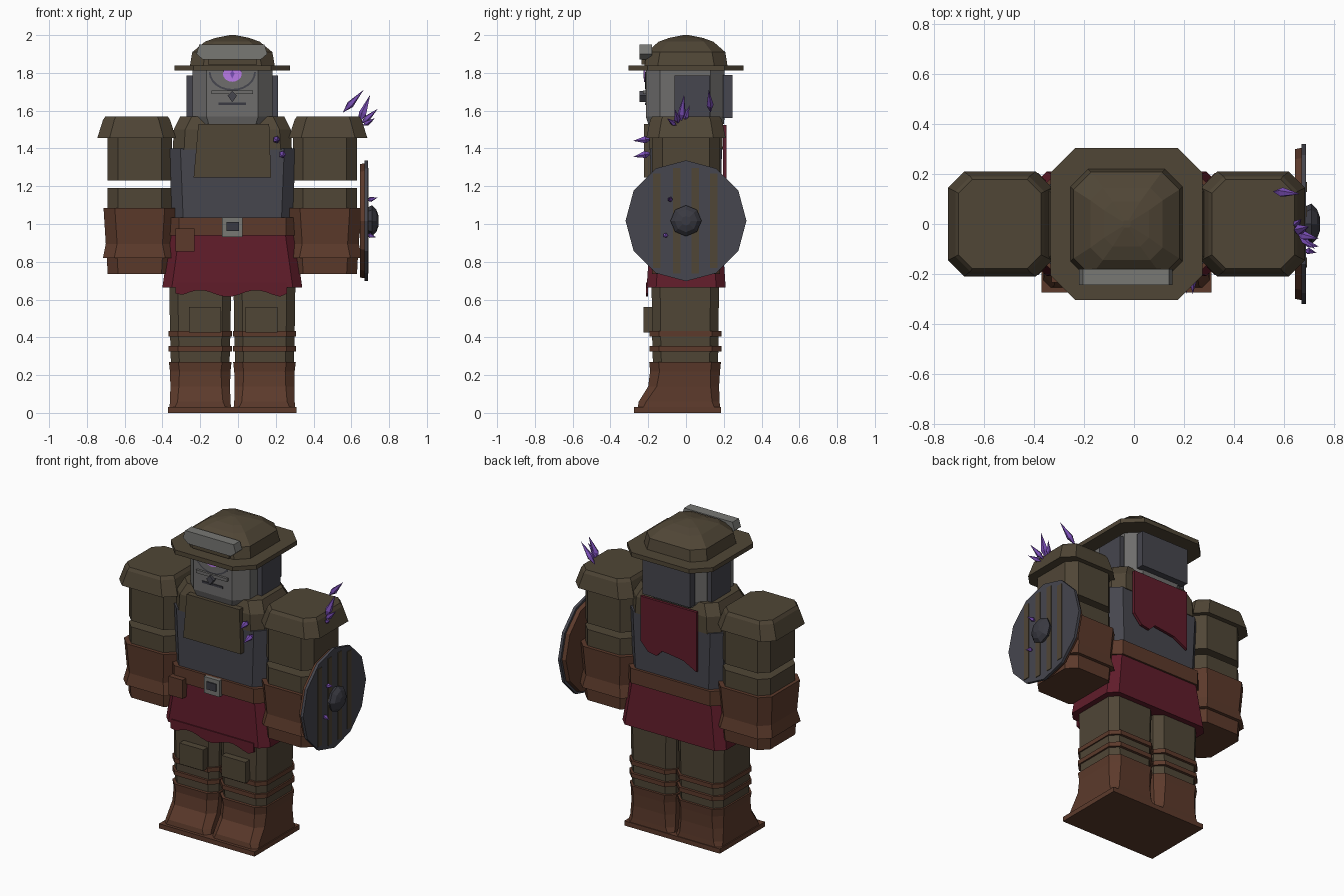
import bpy, bmesh, math
from mathutils import Vector

if "Cube" in bpy.data.objects:
    bpy.data.objects.remove(bpy.data.objects["Cube"])

CX = -0.03  # body centre line


def material(name, r, g, b):
    m = bpy.data.materials.new(name)
    lin = [((c / 255 + 0.055) / 1.055) ** 2.4 for c in (r, g, b)]
    m.diffuse_color = (*lin, 1)
    m.use_nodes = True
    m.node_tree.nodes["Principled BSDF"].inputs["Base Color"].default_value = m.diffuse_color
    return m


OLIVE = material("olive_cloth", 80, 70, 54)
LEATHER = material("brown_leather", 92, 58, 43)
CRIMSON = material("crimson_cloth", 96, 28, 42)
SLATE = material("slate_metal", 70, 70, 78)
STONE = material("stone_grey", 110, 109, 108)
STEEL = material("pale_steel", 120, 120, 116)
DARK = material("dark_metal", 58, 58, 66)
CRYSTAL = material("purple_crystal", 124, 80, 184)
GLOW = material("eye_violet", 186, 124, 232)


def finish(name, bm, mat):
    bmesh.ops.recalc_face_normals(bm, faces=bm.faces)
    me = bpy.data.meshes.new(name)
    bm.to_mesh(me)
    bm.free()
    me.materials.append(mat)
    ob = bpy.data.objects.new(name, me)
    bpy.context.collection.objects.link(ob)
    return ob


def loft(name, mat, cx, levels):
    """Stack of chamfered rectangles: (z, half_x, y_front, y_back, chamfer)."""
    bm = bmesh.new()
    rings = []
    for z, h, y0, y1, c in levels:
        pts = [(-h + c, y0), (h - c, y0), (h, y0 + c), (h, y1 - c),
               (h - c, y1), (-h + c, y1), (-h, y1 - c), (-h, y0 + c)]
        rings.append([bm.verts.new((cx + x, y, z)) for x, y in pts])
    for a, b in zip(rings, rings[1:]):
        for i in range(8):
            j = (i + 1) % 8
            bm.faces.new((a[i], a[j], b[j], b[i]))
    bm.faces.new(rings[0])
    bm.faces.new(rings[-1])
    return finish(name, bm, mat)


def box(name, mat, x0, x1, y0, y1, z0, z1):
    bm = bmesh.new()
    bmesh.ops.create_cube(bm, size=1)
    for v in bm.verts:
        v.co = ((x0 + x1) / 2 + v.co.x * (x1 - x0), (y0 + y1) / 2 + v.co.y * (y1 - y0),
                (z0 + z1) / 2 + v.co.z * (z1 - z0))
    return finish(name, bm, mat)


def plate(name, mat, pts, y0, y1):
    """Outline in x, z pushed from y0 to y1."""
    bm = bmesh.new()
    f = bm.faces.new([bm.verts.new((x, y0, z)) for x, z in pts])
    new = bmesh.ops.extrude_face_region(bm, geom=[f])["geom"]
    bmesh.ops.translate(bm, vec=(0, y1 - y0, 0),
                        verts=[v for v in new if isinstance(v, bmesh.types.BMVert)])
    return finish(name, bm, mat)


def turned_x(name, mat, cz, n, profile):
    """n-sided turned shape around an x axis: (x, radius)."""
    bm = bmesh.new()
    rings = [[bm.verts.new((x, r * math.sin(2 * math.pi * i / n),
                            cz + r * math.cos(2 * math.pi * i / n))) for i in range(n)]
             for x, r in profile]
    for a, b in zip(rings, rings[1:]):
        for i in range(n):
            j = (i + 1) % n
            bm.faces.new((a[i], a[j], b[j], b[i]))
    bm.faces.new(rings[0])
    bm.faces.new(rings[-1])
    return finish(name, bm, mat)


def crystal(name, base, tip, r):
    base, tip = Vector(base), Vector(tip)
    axis = tip - base
    q = axis.to_track_quat('Z', 'Y')
    bm = bmesh.new()
    lo, hi = bm.verts.new(base), bm.verts.new(tip)
    ring = [bm.verts.new(base + axis * 0.35 + q @ Vector(
        (r * math.cos(a * math.tau / 5), r * math.sin(a * math.tau / 5), 0))) for a in range(5)]
    for i in range(5):
        bm.faces.new((ring[i], ring[(i + 1) % 5], hi))
        bm.faces.new((ring[(i + 1) % 5], ring[i], lo))
    return finish(name, bm, CRYSTAL)


# Legs, boots and arms, once per side
for s, side in ((-1, "right"), (1, "left")):
    x = CX + s * 0.17
    loft(side + "_boot", LEATHER, x, [(0.03, .163, -.255, .18, .03), (0.06, .16, -.25, .178, .04),
         (0.14, .158, -.2, .175, .045), (0.22, .16, -.19, .18, .05), (0.27, .166, -.195, .185, .05)])
    loft(side + "_leg", OLIVE, x, [(0.25, .155, -.175, .17, .045), (0.43, .16, -.18, .172, .045),
         (0.7, .164, -.182, .175, .045)])
    for z in (0.325, 0.405):
        loft(side + "_leg_strap", LEATHER, x, [(z, .167, -.193, .188, .05),
                                               (z + .028, .167, -.193, .188, .05)])
    box(side + "_knee_pad", OLIVE, x - .02 * s - .085 + .005, x - .02 * s + .085 + .005,
        -.225, -.17, .425, .56)
    a = CX + s * 0.49
    loft(side + "_upper_arm", OLIVE, a, [(1.23, .17, -.18, .18, .055), (1.5, .17, -.18, .18, .055)])
    loft(side + "_pauldron", OLIVE, CX + s * 0.507, [(1.455, .208, -.21, .21, .065),
         (1.55, .178, -.19, .19, .06), (1.57, .165, -.178, .178, .055)])
    loft(side + "_forearm", OLIVE, a, [(1.0, .17, -.18, .18, .055), (1.19, .17, -.18, .18, .055)])
    loft(side + "_gauntlet", LEATHER, a, [(0.82, .195, -.205, .205, .06), (0.895, .18, -.19, .19, .06),
         (1.085, .192, -.202, .202, .06)])
    loft(side + "_hand", LEATHER, a, [(0.735, .17, -.18, .18, .055), (0.83, .175, -.185, .185, .055)])
box("sole", LEATHER, -.37, .31, -.275, .185, 0, .03)

# Skirt with a wavy front hem
loft("skirt", CRIMSON, CX, [(.665, .37, -.208, .21, .05), (.95, .33, -.19, .19, .05)])
hem = [(-.33 + .59 * i / 16, .632 - .018 * math.cos(i * math.pi / 4 + .4) * (1 if i % 16 else 0))
       for i in range(17)]
plate("skirt_front_hem", CRIMSON, hem + [(.26, .69), (-.33, .69)], -.213, -.2)

# Torso
loft("belt", LEATHER, CX, [(.94, .338, -.202, .202, .055), (1.035, .338, -.202, .202, .055)])
loft("torso", SLATE, CX, [(1.02, .32, -.185, .185, .06), (1.4, .335, -.19, .19, .06)])
loft("yoke", OLIVE, CX, [(1.395, .315, -.195, .195, .06), (1.5, .31, -.192, .192, .06),
                         (1.57, .275, -.165, .165, .06)])
plate("chest_plate", OLIVE, [(-.235, 1.245), (.175, 1.245), (.165, 1.53), (-.21, 1.53)], -.222, -.185)
box("buckle", STEEL, -.085, .025, -.225, -.195, .93, 1.035)
box("buckle_centre", DARK, -.062, .005, -.233, -.22, .962, 1.01)
box("belt_pouch", LEATHER, -.33, -.23, -.235, -.18, .855, .975)
plate("back_banner", CRIMSON, [(.175, 1.525), (.175, 1.24), (.12, 1.18), (.06, 1.17), (.02, 1.21),
      (-.06, 1.2), (-.13, 1.19), (-.225, 1.14), (-.225, 1.525)], .197, .215)

# Head with side and back guards
loft("head", STONE, CX, [(1.53, .205, -.2, .2, .08), (1.57, .212, -.213, .205, .075),
                         (1.83, .212, -.213, .205, .075)])
for s, side in ((-1, "right"), (1, "left")):
    xa, xb = sorted((CX + s * .2, CX + s * .243))
    box(side + "_cheek_guard", SLATE, xa, xb, -.062, .128, 1.565, 1.785)
box("neck_guard", SLATE, CX - .17, CX + .17, .195, .245, 1.56, 1.79)

# Face
arc = [(CX + .125 * math.cos(a), 1.805 + .1 * math.sin(a))
       for a in (math.pi + i * math.pi / 12 for i in range(13))]
plate("eye_socket", SLATE, arc, -.2155, -.21)
arc_in = [(CX + (x - CX) * .92, 1.805 + (z - 1.805) * .9) for x, z in arc]
plate("eye_socket_inner", STONE, arc_in, -.218, -.21)
disc = [(CX + .05 * math.cos(i * math.pi / 8), 1.795 + .042 * math.sin(i * math.pi / 8))
        for i in range(16)]
plate("eye", GLOW, disc, -.222, -.214)
plate("pupil", CRYSTAL, [(CX - .012, 1.795), (CX, 1.77), (CX + .012, 1.795), (CX, 1.815)], -.225, -.22)
box("nose_bridge", STONE, CX - .11, CX + .11, -.228, -.21, 1.688, 1.708)
plate("nose", SLATE, [(CX - .025, 1.68), (CX, 1.645), (CX + .025, 1.68), (CX, 1.705)], -.245, -.21)
box("mouth", DARK, CX - .073, CX + .073, -.218, -.21, 1.63, 1.643)

# Hat
loft("hat_brim", OLIVE, CX, [(1.812, .305, -.305, .305, .1), (1.84, .305, -.305, .305, .1)])
loft("hat_crown", OLIVE, CX, [(1.835, .225, -.22, .22, .07), (1.91, .212, -.208, .208, .07),
     (1.965, .145, -.145, .145, .05), (1.985, .09, -.09, .09, .035), (2.0, .015, -.015, .015, .006)])
bar = plate("hat_front_plate", STEEL, [(-.185, 1.87), (.12, 1.87), (.155, 1.9), (.14, 1.95),
            (-.205, 1.95), (-.22, 1.9)], -.245, -.18)
box("hat_front_clip", OLIVE, CX - .13, CX + .13, -.235, -.19, 1.845, 1.88)

# Shield on the left arm
turned_x("shield_back", LEATHER, 1.017, 12, [(.645, .3), (.673, .305)])
turned_x("shield_face", SLATE, 1.017, 12, [(.67, .32), (.688, .32)])
for y, h in ((-.155, .25), (-.05, .28), (.05, .28), (.148, .25)):
    box("shield_strip", OLIVE, .68, .692, y - .02, y + .02, 1.017 - h, 1.017 + h)
turned_x("shield_boss", DARK, 1.017, 8, [(.685, .07), (.71, .082), (.732, .06), (.745, .025)])
box("shield_grip", LEATHER, .6, .65, -.1, .1, .95, 1.06)

# Crystals on the shoulder, chest and shield
for i, (b, t, r) in enumerate([
        ((.555, .13, 1.59), (.665, .12, 1.71), .02),
        ((.64, -.03, 1.53), (.7, -.01, 1.685), .022),
        ((.65, -.04, 1.53), (.74, -.06, 1.61), .018),
        ((.64, -.01, 1.54), (.67, .02, 1.63), .015),
        ((.66, -.05, 1.52), (.725, -.1, 1.56), .015),
        ((.2, -.18, 1.45), (.21, -.28, 1.44), .02),
        ((.235, -.18, 1.375), (.235, -.28, 1.355), .02),
        ((.68, -.08, 1.125), (.74, -.09, 1.14), .014),
        ((.68, -.105, .945), (.73, -.115, .93), .014)]):
    crystal("crystal_%d" % (i + 1), b, t, r)
